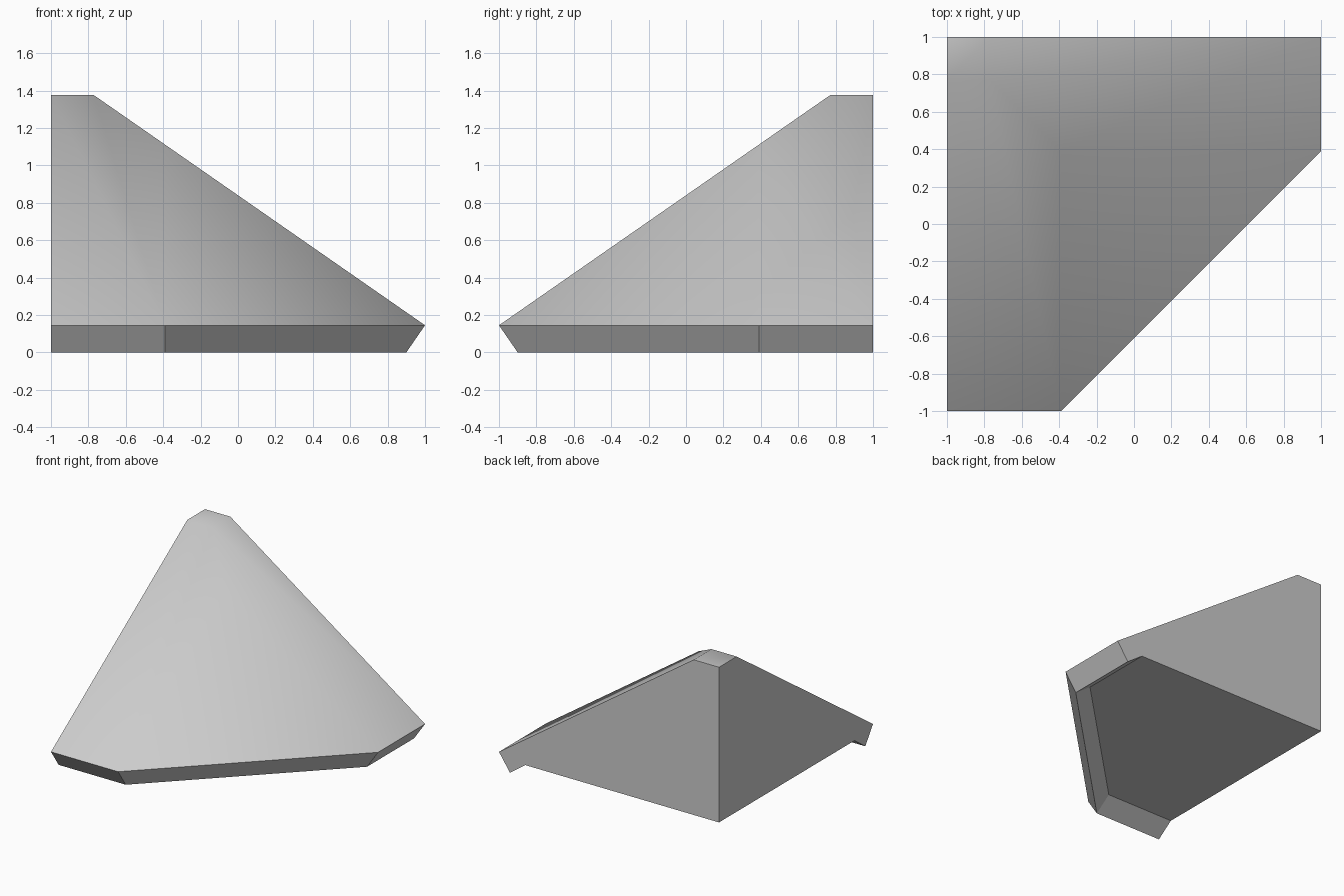
import bpy, bmesh

if "Cube" in bpy.data.objects:
    bpy.data.objects.remove(bpy.data.objects["Cube"])

TOP, EAVE, UNDER = 1.375, 0.145, 0.10
R, T, H = 2.0, 0.23, 0.61        # eave reach, peak reach, corner-cut start
HIP_Z = EAVE + (TOP - EAVE) * (R - H) / (R - T)

bm = bmesh.new()


def vert(a, b, z):
    # a, b are distances from the back left corner
    return bm.verts.new((a - 1, 1 - b, z))


def ring(r, z):
    # chamfered open rim, from the left wall round to the back wall
    return [vert(a, b, z) for a, b in ((0, r), (H, r), (r, H), (r, 0))]


eave = ring(R, EAVE)
lip = ring(1.9, 0)
inner = ring(1.76, UNDER)
corner_top, corner_low = vert(0, 0, TOP), vert(0, 0, UNDER)
left, peak, back = vert(0, T, TOP), vert(T, T, TOP), vert(T, 0, TOP)
hip = vert(H, H, HIP_Z)

# roof slopes, chamfer triangle and small flat peak
roof = [bm.faces.new(f) for f in (
    (eave[0], eave[1], hip, peak, left),
    (eave[1], eave[2], hip),
    (eave[2], eave[3], back, peak, hip),
    (left, peak, back, corner_top))]

# eave lip and its inner return
for upper, lower in ((eave, lip), (lip, inner)):
    for i in range(3):
        bm.faces.new((upper[i], lower[i], lower[i + 1], upper[i + 1]))

# flat underside and the two cut walls
bm.faces.new(inner + [corner_low])
bm.faces.new((corner_top, corner_low, inner[0], lip[0], eave[0], left))
bm.faces.new((corner_top, back, eave[3], lip[3], inner[3], corner_low))

bmesh.ops.recalc_face_normals(bm, faces=bm.faces)
for f in roof:
    f.smooth = True

mesh = bpy.data.meshes.new("roof_corner")
bm.to_mesh(mesh)
bm.free()
grey = bpy.data.materials.new("light_grey")
grey.diffuse_color = (0.6, 0.6, 0.6, 1)
grey.use_nodes = True
grey.node_tree.nodes["Principled BSDF"].inputs["Base Color"].default_value = grey.diffuse_color
mesh.materials.append(grey)
bpy.context.collection.objects.link(bpy.data.objects.new("roof_corner", mesh))
